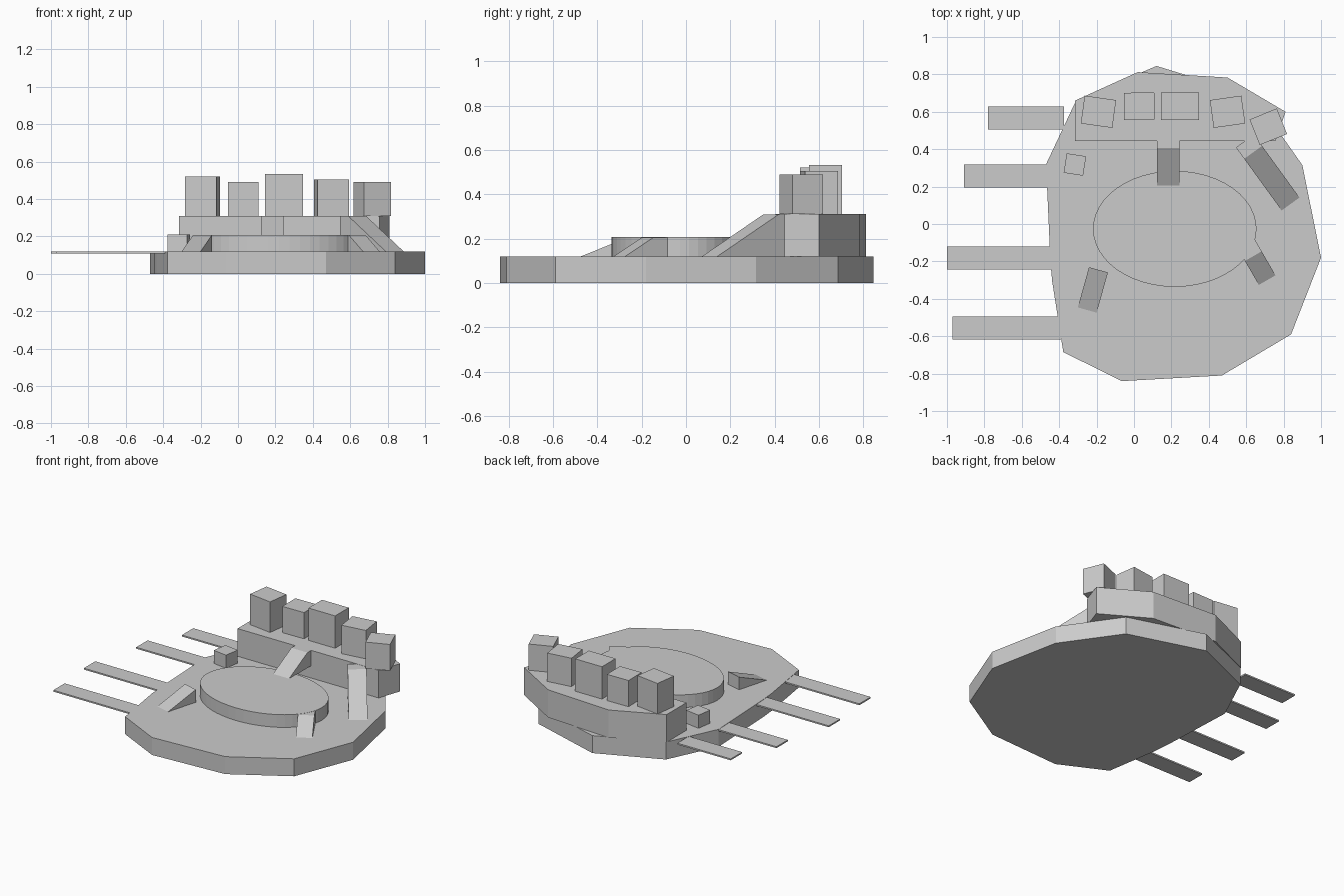
import bpy, bmesh
from math import radians
from mathutils import Vector, Matrix

if "Cube" in bpy.data.objects:
    bpy.data.objects.remove(bpy.data.objects["Cube"])

BASE_Z, DISC_Z, TIER_Z = 0.12, 0.207, 0.31


def finish(name, bm):
    bmesh.ops.recalc_face_normals(bm, faces=bm.faces)
    me = bpy.data.meshes.new(name)
    bm.to_mesh(me)
    bm.free()
    ob = bpy.data.objects.new(name, me)
    bpy.context.collection.objects.link(ob)
    return ob


def extrude(name, pts, direction):
    """Solid from a closed outline of 3D points swept along a vector."""
    bm = bmesh.new()
    face = bm.faces.new([bm.verts.new(p) for p in pts])
    new = bmesh.ops.extrude_face_region(bm, geom=[face])["geom"]
    bmesh.ops.translate(bm, vec=direction,
                        verts=[g for g in new if isinstance(g, bmesh.types.BMVert)])
    return finish(name, bm)


def slab(name, outline, z0, z1):
    return extrude(name, [(x, y, z0) for x, y in outline], Vector((0, 0, z1 - z0)))


def box(name, x, y, sx, sy, z0, z1, turn=0):
    bm = bmesh.new()
    mat = (Matrix.Translation((x, y, (z0 + z1) / 2)) @ Matrix.Rotation(radians(turn), 4, 'Z')
           @ Matrix.Diagonal((sx, sy, z1 - z0, 1)))
    bmesh.ops.create_cube(bm, size=1, matrix=mat)
    return finish(name, bm)


def ramp(name, high, low, width, z0, z1, landing=0):
    """Wedge from high to low, with an optional level landing behind the top."""
    h, l = Vector((*high, 0)), Vector((*low, 0))
    d = (l - h).normalized()
    side = Vector((-d.y, d.x, 0)) * width
    up0, up1 = Vector((0, 0, z0)), Vector((0, 0, z1))
    back = h - d * landing
    profile = [back + up0, l + up0, h + up1]
    if landing:
        profile.append(back + up1)
    return extrude(name, [p - side / 2 for p in profile], side)


# Ground platform
slab("platform", [(-0.47, 0.32), (-0.31, 0.66), (0.12, 0.845), (0.64, 0.685),
                  (0.90, 0.315), (1.0, -0.18), (0.84, -0.59), (0.47, -0.81),
                  (-0.065, -0.84), (-0.378, -0.685), (-0.437, -0.31), (-0.447, -0.2)],
     0, BASE_Z)

# Raised rear terrace
slab("terrace", [(-0.315, 0.445), (0.757, 0.445), (0.81, 0.60), (0.50, 0.783),
                 (0.02, 0.812), (-0.315, 0.66)], BASE_Z, TIER_Z)

# Oval plaza
bm = bmesh.new()
bmesh.ops.create_cone(bm, cap_ends=True, segments=48, radius1=1, radius2=1, depth=1,
                      matrix=Matrix.Translation((0.218, -0.026, (BASE_Z + DISC_Z) / 2))
                      @ Matrix.Diagonal((0.437, 0.31, DISC_Z - BASE_Z, 1)))
finish("oval_plaza", bm)

# Buildings on the terrace: x, y, width, depth, top, turn
for i, (x, y, sx, sy, top, turn) in enumerate([
        (-0.19, 0.60, 0.17, 0.15, 0.52, -8), (0.028, 0.63, 0.163, 0.145, 0.49, 1),
        (0.247, 0.63, 0.203, 0.148, 0.532, 0), (0.50, 0.60, 0.17, 0.15, 0.505, 8),
        (0.718, 0.52, 0.157, 0.147, 0.49, 22)]):
    box(f"building_{i + 1}", x, y, sx, sy, TIER_Z, top, turn)

# Small hut
box("hut", -0.316, 0.318, 0.105, 0.105, BASE_Z, 0.21, -9)

# Ramps
ramp("centre_ramp", (0.183, 0.405), (0.183, 0.20), 0.122, DISC_Z - 0.003, TIER_Z, 0.045)
ramp("side_ramp", (0.637, 0.383), (0.837, 0.107), 0.118, BASE_Z, TIER_Z - 0.001, 0.075)
ramp("plaza_ramp", (0.638, -0.172), (0.712, -0.30), 0.103, BASE_Z, DISC_Z - 0.001, 0.08)
ramp("front_ramp", (-0.19, -0.245), (-0.25, -0.46), 0.105, BASE_Z, DISC_Z)

# Jetties: outer x, inner x, centre y
for i, (x0, x1, y) in enumerate([(-0.78, -0.375, 0.567), (-0.91, -0.45, 0.257),
                                 (-1.0, -0.43, -0.182), (-0.97, -0.39, -0.557)]):
    box(f"jetty_{i + 1}", (x0 + x1) / 2, y, x1 - x0, 0.123, 0.108, 0.118)
